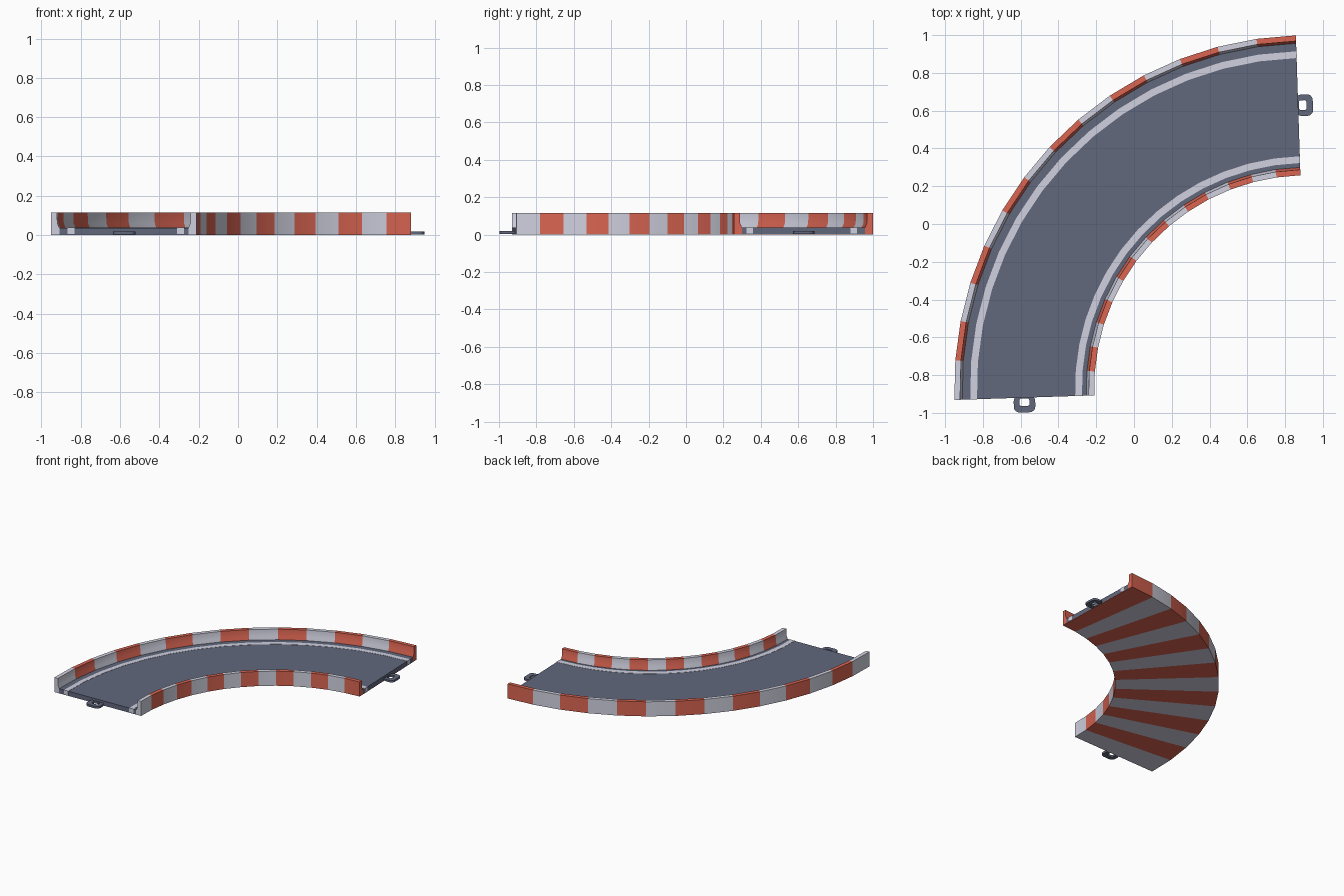
import bpy, bmesh, math
from mathutils import Vector, Matrix

if "Cube" in bpy.data.objects:
    bpy.data.objects.remove(bpy.data.objects["Cube"])

C = Vector((0.918, -0.8705, 0))       # centre of the bend
TILT = math.radians(1.87)
A0, A1 = math.pi / 2 + TILT, math.pi + TILT
N = 14                                # kerb segments
RO, RI = 1.870, 1.129                 # outer and inner radius
RM = (RO + RI) / 2
H, FLOOR, BASE = 0.115, 0.037, 0.003  # wall top, road top, underside plate


def material(name, rgb):
    m = bpy.data.materials.new(name)
    m.diffuse_color = (*rgb, 1)
    m.use_nodes = True
    m.node_tree.nodes["Principled BSDF"].inputs["Base Color"].default_value = m.diffuse_color
    return m


RED = material("red", (0.70, 0.13, 0.085))
WHITE = material("white", (0.64, 0.64, 0.75))
ASPHALT = material("asphalt grey", (0.122, 0.138, 0.205))


def finish(name, bm, mats):
    bmesh.ops.recalc_face_normals(bm, faces=bm.faces)
    me = bpy.data.meshes.new(name)
    bm.to_mesh(me)
    bm.free()
    ob = bpy.data.objects.new(name, me)
    bpy.context.collection.objects.link(ob)
    for m in mats:
        me.materials.append(m)
    bpy.ops.object.select_all(action='DESELECT')
    ob.select_set(True)
    bpy.context.view_layer.objects.active = ob
    bpy.ops.object.shade_smooth_by_angle(angle=math.radians(25))
    return ob


def sweep(name, profile, mats, extra=0.0):
    """Sweep a closed (radius, z) profile round the bend, materials alternating."""
    bm = bmesh.new()
    rings = []
    for i in range(N + 1):
        a = A0 + (A1 - A0) * i / N
        a += -extra if i == 0 else extra if i == N else 0
        rings.append([bm.verts.new((C.x + r * math.cos(a), C.y + r * math.sin(a), z))
                      for r, z in profile])
    k = len(profile)
    for i in range(N):
        for j in range(k):
            f = bm.faces.new((rings[i][j], rings[i][(j + 1) % k],
                              rings[i + 1][(j + 1) % k], rings[i + 1][j]))
            f.material_index = i % len(mats)
    bm.faces.new(rings[0]).material_index = 0
    bm.faces.new(rings[-1]).material_index = (N - 1) % len(mats)
    return finish(name, bm, mats)


# striped channel: thin base plate with a kerb wall on each side
outer = [(RO, 0), (RO, H), (RO - 0.03, H), (RO - 0.032, 0.06),
         (RO - 0.042, FLOOR), (RO - 0.042, BASE)]
inner = [(RI + RO - r, z) for r, z in reversed(outer)]
sweep("striped_kerb_channel", outer + inner, [RED, WHITE])

# road slab filling the channel
e = 0.0415
sweep("road_slab", [(RI + e, BASE), (RO - e, BASE), (RO - e, FLOOR), (RI + e, FLOOR)], [ASPHALT])

# painted edge lines, showing on the road top and its end faces
for name, r in (("outer_edge_line", 1.768), ("inner_edge_line", 1.212)):
    w = 0.018
    sweep(name, [(r - w, 0.006), (r + w, 0.006), (r + w, FLOOR + 0.0015),
                 (r - w, FLOOR + 0.0015)], [WHITE], extra=0.0008)


def rounded(w0, w1, d0, d1, rad, steps=4):
    """Rounded rectangle: x from w0 to w1, y from d0 to d1."""
    pts = []
    for q, (x, y) in enumerate(((w1 - rad, d1 - rad), (w0 + rad, d1 - rad),
                                (w0 + rad, d0 + rad), (w1 - rad, d0 + rad))):
        for s in range(steps + 1):
            a = math.pi / 2 * (q + s / steps)
            pts.append((x + rad * math.cos(a), y + rad * math.sin(a)))
    return pts


def connector(name, angle, sign):
    """Flat ring: local x runs along the radius, local y away from the road end."""
    rim = rounded(-0.057, 0.057, -0.012, 0.078, 0.03)
    hole = rounded(-0.026, 0.026, 0.004, 0.044, 0.010)
    z0, z1 = 0.003, 0.019
    bm = bmesh.new()
    loops = [[bm.verts.new((x, y * sign, z)) for x, y in pts]
             for pts, z in ((rim, z0), (rim, z1), (hole, z1), (hole, z0))]
    k = len(rim)
    for a in range(4):
        p, q = loops[a], loops[(a + 1) % 4]
        for j in range(k):
            bm.faces.new((p[j], p[(j + 1) % k], q[(j + 1) % k], q[j]))
    bm.transform(Matrix.Translation(C) @ Matrix.Rotation(angle, 4, 'Z')
                 @ Matrix.Translation((RM, 0, 0)))
    return finish(name, bm, [ASPHALT])


# joining rings at both ends
connector("connector_ring_start", A0, -1)
connector("connector_ring_end", A1, 1)
